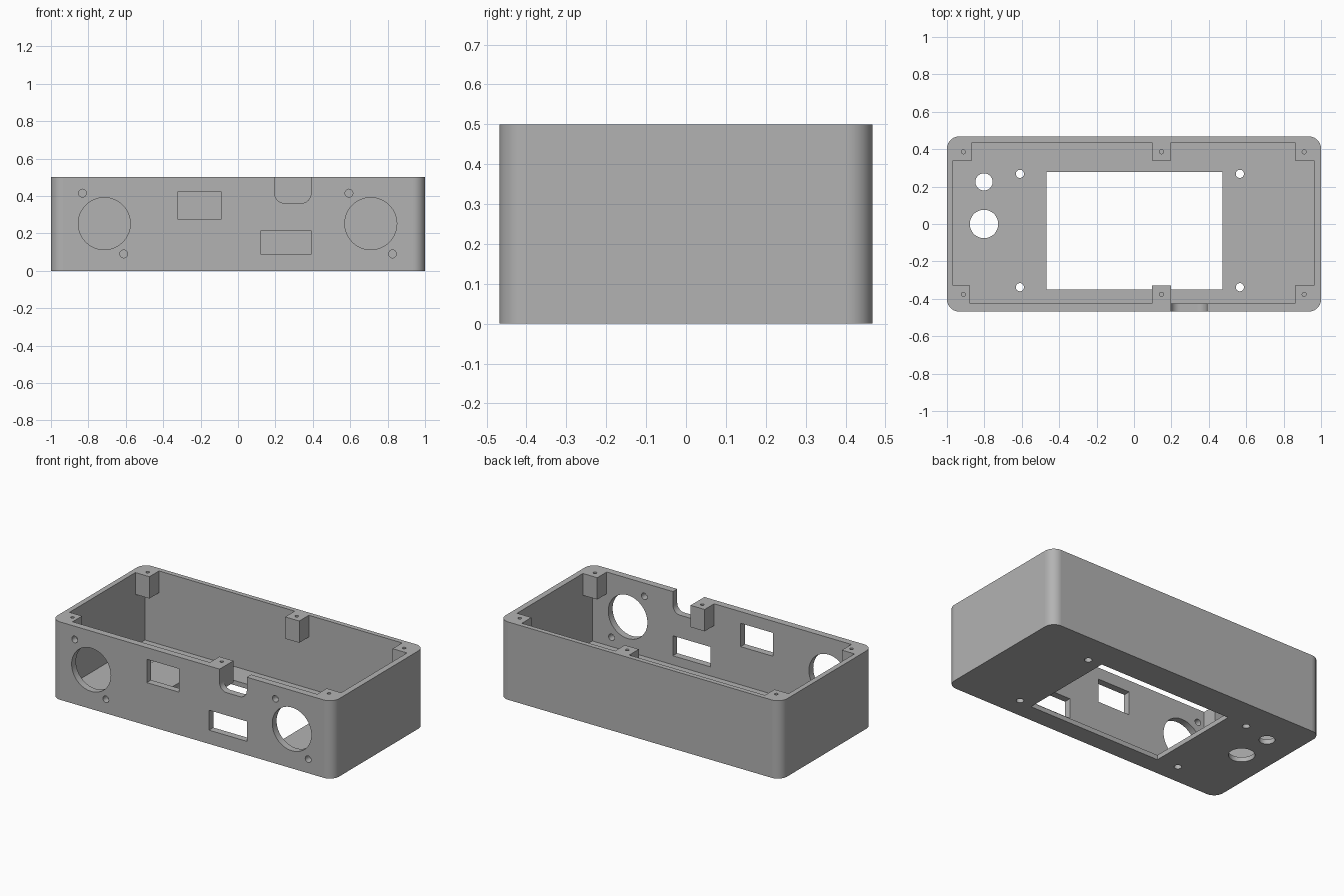
import bpy, bmesh, math
from mathutils import Vector

if "Cube" in bpy.data.objects:
    bpy.data.objects.remove(bpy.data.objects["Cube"], do_unlink=True)

HALF_X, HALF_Y, HEIGHT = 1.0, 0.468, 0.5
FLOOR, POST_BASE = 0.03, 0.36
X0, X1, Y0, Y1 = -0.967, 0.962, -0.424, 0.437  # inner wall faces

grey = bpy.data.materials.new("Plain grey")
grey.use_nodes = True
colour = (0.45, 0.45, 0.45, 1)
grey.diffuse_color = colour
grey.node_tree.nodes["Principled BSDF"].inputs["Base Color"].default_value = colour


def rect(a0, a1, b0, b1):
    return [(a0, b0), (a1, b0), (a1, b1), (a0, b1)]


def arc(a, b, r, start, end, n):
    angles = [math.radians(start + (end - start) * i / n) for i in range(n + 1)]
    return [(a + r * math.cos(t), b + r * math.sin(t)) for t in angles]


def circle(a, b, r, n=48):
    return arc(a, b, r, 0, 360, n)[:-1]


def prism(name, outline, lo, hi, along="z"):
    """Extrude an outline along z, or along y with the outline in x and z."""
    place = (lambda a, b, c: (a, b, c)) if along == "z" else (lambda a, b, c: (a, c, b))
    bm = bmesh.new()
    face = bm.faces.new([bm.verts.new(place(a, b, lo)) for a, b in outline])
    moved = bmesh.ops.extrude_face_region(bm, geom=[face])["geom"]
    verts = [v for v in moved if isinstance(v, bmesh.types.BMVert)]
    bmesh.ops.translate(bm, verts=verts, vec=Vector(place(0, 0, hi - lo)))
    bmesh.ops.recalc_face_normals(bm, faces=bm.faces)
    mesh = bpy.data.meshes.new(name)
    bm.to_mesh(mesh)
    bm.free()
    mesh.materials.append(grey)
    obj = bpy.data.objects.new(name, mesh)
    bpy.context.collection.objects.link(obj)
    return obj


def cut(target, outline, lo, hi, along="z"):
    """Subtract a prism from the target, then discard the cutter."""
    cutter = prism("cutter", outline, lo, hi, along)
    cutter.hide_render = True
    mod = target.modifiers.new("cut", "BOOLEAN")
    mod.operation, mod.solver, mod.object = "DIFFERENCE", "EXACT", cutter
    bpy.context.view_layer.update()
    graph = bpy.context.evaluated_depsgraph_get()
    mesh = bpy.data.meshes.new_from_object(target.evaluated_get(graph))
    target.modifiers.clear()
    target.data = mesh
    bpy.data.objects.remove(cutter, do_unlink=True)


# Outer block with rounded upright corners
R = 0.065
outer = []
for i, (sx, sy) in enumerate([(1, 1), (-1, 1), (-1, -1), (1, -1)]):
    outer += arc(sx * (HALF_X - R), sy * (HALF_Y - R), R, 90 * i, 90 * i + 90, 12)
box = prism("enclosure", outer, 0, HEIGHT)

# Cavity: plain below, stepped round six screw posts at the rim
cut(box, rect(X0, X1, Y0, Y1), FLOOR, POST_BASE)
PB, PF, M0, M1 = 0.34, -0.328, 0.097, 0.197
stepped = [(-0.878, Y0), (M0, Y0), (M0, PF), (M1, PF), (M1, Y0), (0.86, Y0),
           (0.86, PF), (X1, PF), (X1, PB), (0.86, PB), (0.86, Y1), (M1, Y1),
           (M1, PB), (M0, PB), (M0, Y1), (-0.867, Y1), (-0.867, PB), (X0, PB),
           (X0, PF), (-0.878, PF)]
cut(box, stepped, 0.2, 0.6)
for x in (-0.912, 0.147, 0.91):
    for y in (-0.376, 0.386):
        cut(box, circle(x, y, 0.011, 16), 0.39, 0.6)

# Floor openings: window, two control holes, four screw holes
floor_cuts = [rect(-0.467, 0.474, -0.349, 0.279),
              circle(-0.802, 0.225, 0.046), circle(-0.802, 0, 0.076)]
floor_cuts += [circle(x, y, 0.022, 24) for x in (-0.61, 0.566) for y in (-0.338, 0.268)]
for outline in floor_cuts:
    cut(box, outline, -0.1, 0.1)

# Front openings: two round ports with screw holes, two sockets, a rim notch
front_cuts = [rect(-0.32, -0.091, 0.275, 0.425), rect(0.122, 0.39, 0.088, 0.216)]
for x in (-0.715, 0.71):
    front_cuts.append(circle(x, 0.252, 0.139, 64))
    front_cuts += [circle(x - 0.117, 0.415, 0.021, 24), circle(x + 0.104 + 0.012 * (x > 0), 0.09, 0.021, 24)]
notch = [(M1, 0.6)] + arc(M1 + 0.05, 0.412, 0.05, 180, 270, 8)
notch += arc(0.34, 0.412, 0.05, 270, 360, 8) + [(0.39, 0.6)]
front_cuts.append(notch)
for outline in front_cuts:
    cut(box, outline, -0.55, -0.38, "y")

# Smooth the curved surfaces, keep the plane faces flat
bpy.ops.object.select_all(action="DESELECT")
box.select_set(True)
bpy.context.view_layer.objects.active = box
bpy.ops.object.shade_smooth_by_angle(angle=math.radians(30))
for poly in box.data.polygons:
    if max(abs(c) for c in poly.normal) > 0.9999:
        poly.use_smooth = False
